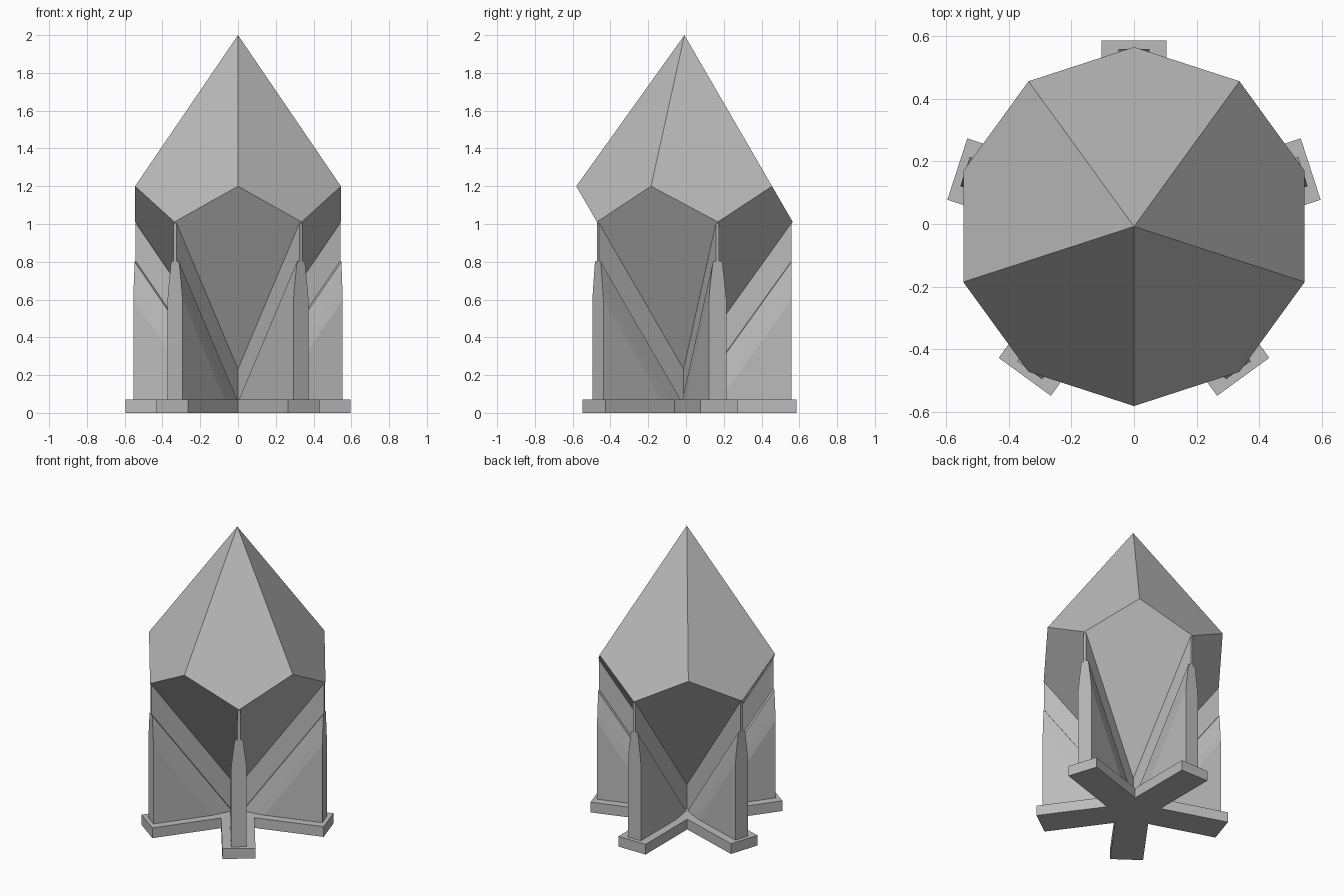
import bpy
import bmesh
from math import radians, sin, cos, pi
from mathutils import Vector

cube = bpy.data.objects.get("Cube")
if cube:
    bpy.data.objects.remove(cube, do_unlink=True)

grey = bpy.data.materials.new("plain grey")
grey.use_nodes = True
colour = (0.5, 0.5, 0.5, 1)
grey.diffuse_color = colour
grey.node_tree.nodes["Principled BSDF"].inputs["Base Color"].default_value = colour

CENTRE_Y = -0.008
GEM_R = 0.573
TOP, UPPER, LOWER, BOTTOM = 2.0, 1.2, 1.011, 0.211
SLOPE = (LOWER - BOTTOM) / GEM_R
BASE_H = 0.07
ARMS = [radians(90 + 72 * i) for i in range(5)]


def polar(r, side, angle, z):
    """Point at distance r along an arm and offset sideways from it."""
    return Vector((r * cos(angle) - side * sin(angle),
                   r * sin(angle) + side * cos(angle) + CENTRE_Y, z))


def finish(bm, name):
    bmesh.ops.recalc_face_normals(bm, faces=bm.faces)
    mesh = bpy.data.meshes.new(name)
    bm.to_mesh(mesh)
    bm.free()
    mesh.materials.append(grey)
    obj = bpy.data.objects.new(name, mesh)
    bpy.context.collection.objects.link(obj)


def bridge(bm, a, b):
    """Closed prism between two matching loops of points."""
    va = [bm.verts.new(p) for p in a]
    vb = [bm.verts.new(p) for p in b]
    bm.faces.new(va)
    bm.faces.new(vb)
    for i in range(len(va)):
        j = (i + 1) % len(va)
        bm.faces.new((va[i], va[j], vb[j], vb[i]))


# Ten-sided gem: kite faces around a zigzag belt
bm = bmesh.new()
top = bm.verts.new(polar(0, 0, 0, TOP))
bottom = bm.verts.new(polar(0, 0, 0, BOTTOM))
low = [bm.verts.new(polar(GEM_R, 0, a, LOWER)) for a in ARMS]
high = [bm.verts.new(polar(GEM_R, 0, a + pi / 5, UPPER)) for a in ARMS]
for i in range(5):
    bm.faces.new((top, high[i - 1], low[i], high[i]))
    bm.faces.new((bottom, low[i - 1], high[i - 1], low[i]))
finish(bm, "gem")

# Five-armed star base
star = []
for a in ARMS:
    star += [(0.593, -0.103, a), (0.593, 0.103, a),
             (0.103 / sin(pi / 5), 0, a + pi / 5)]
bm = bmesh.new()
bridge(bm, [polar(*p, 0) for p in star], [polar(*p, BASE_H) for p in star])
finish(bm, "star_base")

# Radial fins: a stepped, tapering section swept down along the gem's lower edge
half = [(0.049, 0.0), (0.049, 0.6), (0.042, 0.67), (0.034, 0.735),
        (0.026, 0.8), (0.009, 0.805), (0.009, 1.006)]
section = half + [(-w, z) for w, z in reversed(half)]
FIN_R = 0.567
for n, a in enumerate(ARMS):
    bm = bmesh.new()
    bridge(bm, [polar(FIN_R, w, a, z) for w, z in section],
           [polar(0, w, a, z - SLOPE * FIN_R) for w, z in section])
    # trim the sweep just inside the base
    bmesh.ops.bisect_plane(bm, geom=bm.verts[:] + bm.edges[:] + bm.faces[:],
                           plane_co=(0, 0, BASE_H - 0.03), plane_no=(0, 0, 1),
                           clear_inner=True)
    bmesh.ops.holes_fill(bm, edges=[e for e in bm.edges if e.is_boundary])
    finish(bm, f"support_fin_{n + 1}")
